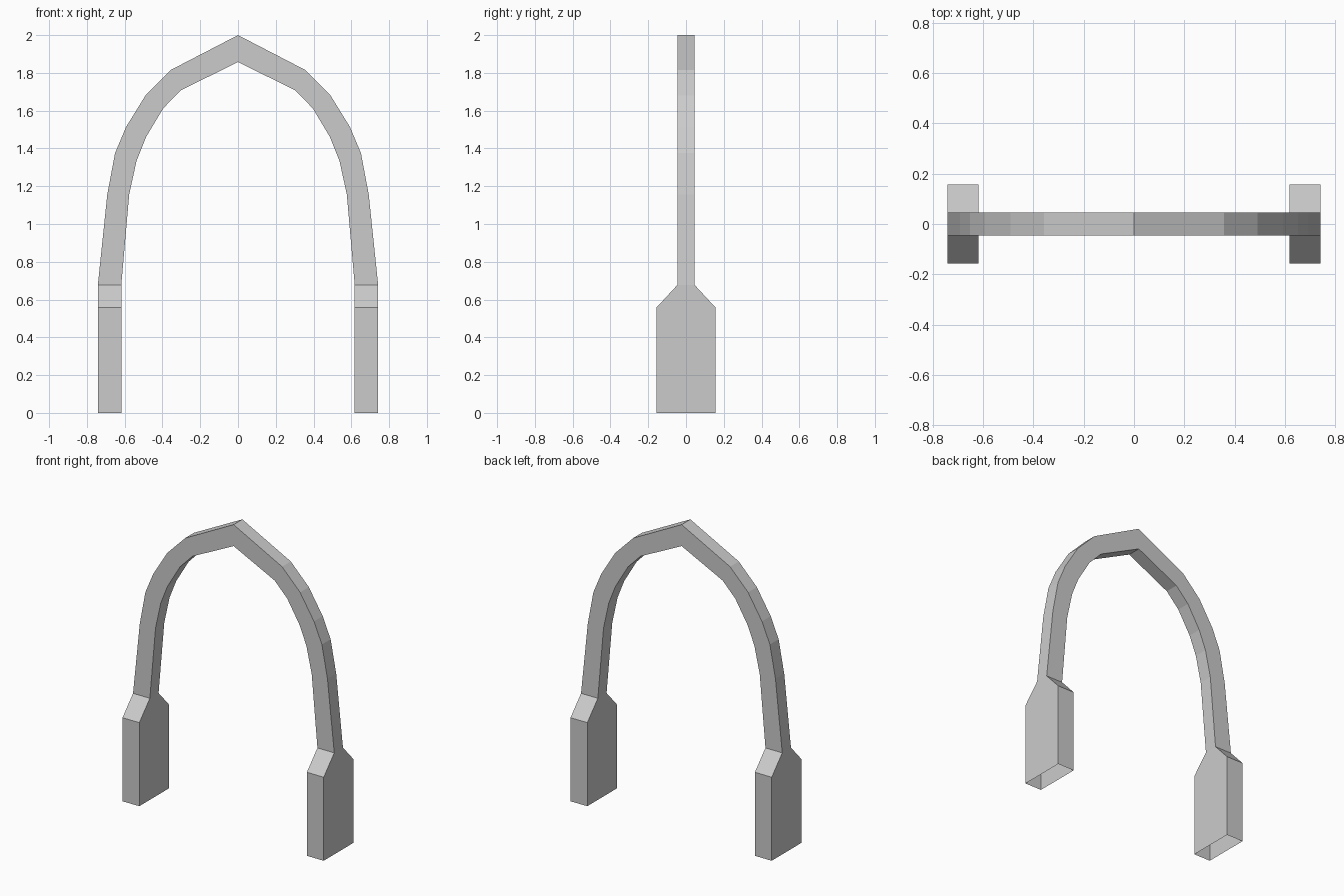
import bpy
import bmesh

if "Cube" in bpy.data.objects:
    bpy.data.objects.remove(bpy.data.objects["Cube"])

# Right half of the arch: outer x, outer z, inner x, inner z, half depth
STATIONS = [
    (0.742, 0.0, 0.618, 0.0, 0.157),        # open foot
    (0.742, 0.557, 0.618, 0.557, 0.157),    # shoulder start
    (0.742, 0.677, 0.618, 0.677, 0.046),    # shoulder end
    (0.692, 1.157, 0.576, 1.157, 0.046),
    (0.651, 1.375, 0.537, 1.335, 0.046),
    (0.593, 1.513, 0.487, 1.46, 0.046),
    (0.49, 1.68, 0.396, 1.612, 0.046),
    (0.357, 1.815, 0.303, 1.708, 0.046),
    (0.0, 2.0, 0.0, 1.857, 0.046),          # peak
]

# Loft a four-sided section through the stations
bm = bmesh.new()
rings = []
for ox, oz, ix, iz, d in STATIONS:
    corners = [(ox, -d, oz), (ox, d, oz), (ix, d, iz), (ix, -d, iz)]
    rings.append([bm.verts.new(c) for c in corners])
for low, high in zip(rings, rings[1:]):
    for i in range(4):
        j = (i + 1) % 4
        bm.faces.new((low[i], low[j], high[j], high[i]))

mesh = bpy.data.meshes.new("pointed_arch")
bm.to_mesh(mesh)
bm.free()
arch = bpy.data.objects.new("pointed_arch", mesh)
bpy.context.collection.objects.link(arch)

# Mirror to the left half, joined at the peak
mirror = arch.modifiers.new("mirror", 'MIRROR')
mirror.use_axis[0] = True
mirror.use_clip = True
